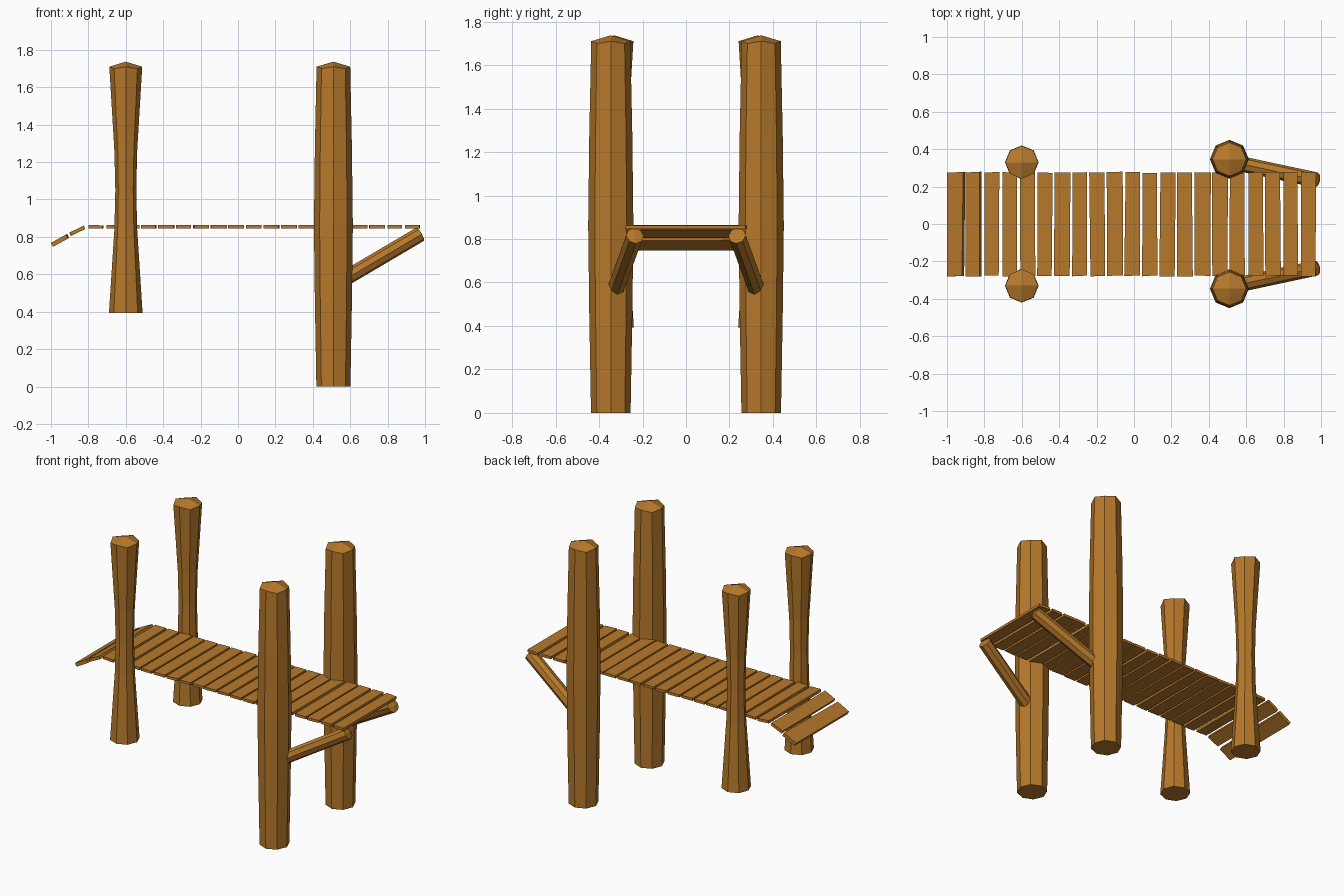
import bpy, bmesh, random
from math import sin, cos, pi, radians
from mathutils import Vector, Matrix

if "Cube" in bpy.data.objects:
    bpy.data.objects.remove(bpy.data.objects["Cube"])

random.seed(4)

wood = bpy.data.materials.new("wood")
wood.diffuse_color = (0.47, 0.19, 0.024, 1)
wood.use_nodes = True
wood.node_tree.nodes["Principled BSDF"].inputs["Base Color"].default_value = wood.diffuse_color


def make_object(name, bm):
    bmesh.ops.recalc_face_normals(bm, faces=bm.faces[:])
    mesh = bpy.data.meshes.new(name)
    bm.to_mesh(mesh)
    bm.free()
    mesh.materials.append(wood)
    obj = bpy.data.objects.new(name, mesh)
    bpy.context.collection.objects.link(obj)
    return obj


def octagon_log(name, profile, peak, rim_drop=0.0, matrix=Matrix()):
    """Eight-sided log from (z, radius) rings with a pointed end.
    rim_drop lowers the diagonal corners so the end reads as four facets."""
    bm = bmesh.new()
    rings = []
    for n, (z, r) in enumerate(profile):
        last = n == len(profile) - 1
        ring = []
        for k in range(8):
            a = k * pi / 4
            drop = rim_drop if last and k % 2 else 0
            ring.append(bm.verts.new((r * cos(a), r * sin(a), z - drop)))
        rings.append(ring)
    for lo, hi in zip(rings, rings[1:]):
        for k in range(8):
            j = (k + 1) % 8
            bm.faces.new((lo[k], lo[j], hi[j], hi[k]))
    bm.faces.new(rings[0][::-1])
    tip = bm.verts.new((0, 0, peak))
    top = rings[-1]
    for k in range(0, 8, 2):
        bm.faces.new((tip, top[k], top[k + 1], top[(k + 2) % 8]))
    bm.transform(matrix)
    return make_object(name, bm)


def plank(name, x, z, width, thick, tilt):
    """Slightly uneven board lying across the walkway."""
    bm = bmesh.new()
    bmesh.ops.create_cube(bm, size=1)
    jitter = {(sx, sy): (random.uniform(-0.004, 0.004), random.uniform(-0.004, 0.003))
              for sx in (-1, 1) for sy in (-1, 1)}
    for v in bm.verts:
        sx, sy = (1 if v.co.x > 0 else -1), (1 if v.co.y > 0 else -1)
        dx, dy = jitter[sx, sy]
        v.co = (v.co.x * width + dx, sy * 0.277 + dy, v.co.z * thick)
    bm.transform(Matrix.Translation((x, 0, z)) @ Matrix.Rotation(-radians(tilt), 4, 'Y'))
    return make_object(name, bm)


# Profiles: bulging tall posts, waisted short posts
tall = [(0, 0.091), (0.45, 0.099), (0.86, 0.104), (1.28, 0.099), (1.71, 0.09)]
short = [(0.393, 0.09), (0.84, 0.061), (1.05, 0.056), (1.26, 0.061), (1.71, 0.088)]

for side, s in (("front", -1), ("back", 1)):
    octagon_log(side + "_tall_post", tall, 1.737, 0.011,
                Matrix.Translation((0.51, s * 0.346, 0)))
    octagon_log(side + "_short_post", short, 1.737, 0.011,
                Matrix.Translation((-0.6, s * 0.33, 0)))
    # Diagonal brace from tall post to deck end
    a = Vector((0.5, s * 0.337, 0.535))
    b = Vector((0.975, s * 0.235, 0.815))
    d = b - a
    octagon_log(side + "_brace", [(0, 0.041), (d.length, 0.041)], d.length + 0.008, 0.0,
                Matrix.Translation(a) @ d.to_track_quat('Z', 'Y').to_matrix().to_4x4())

# Sagging end planks
plank("end_plank_1", -0.952, 0.781, 0.094, 0.024, 29)
plank("end_plank_2", -0.858, 0.833, 0.088, 0.02, 26)
plank("end_plank_3", -0.762, 0.854, 0.08, 0.018, -2)

# Level deck planks
for i in range(18):
    plank(f"deck_plank_{i + 1}", -0.665 + i * 0.0938, 0.854, 0.08, 0.017, 0)
